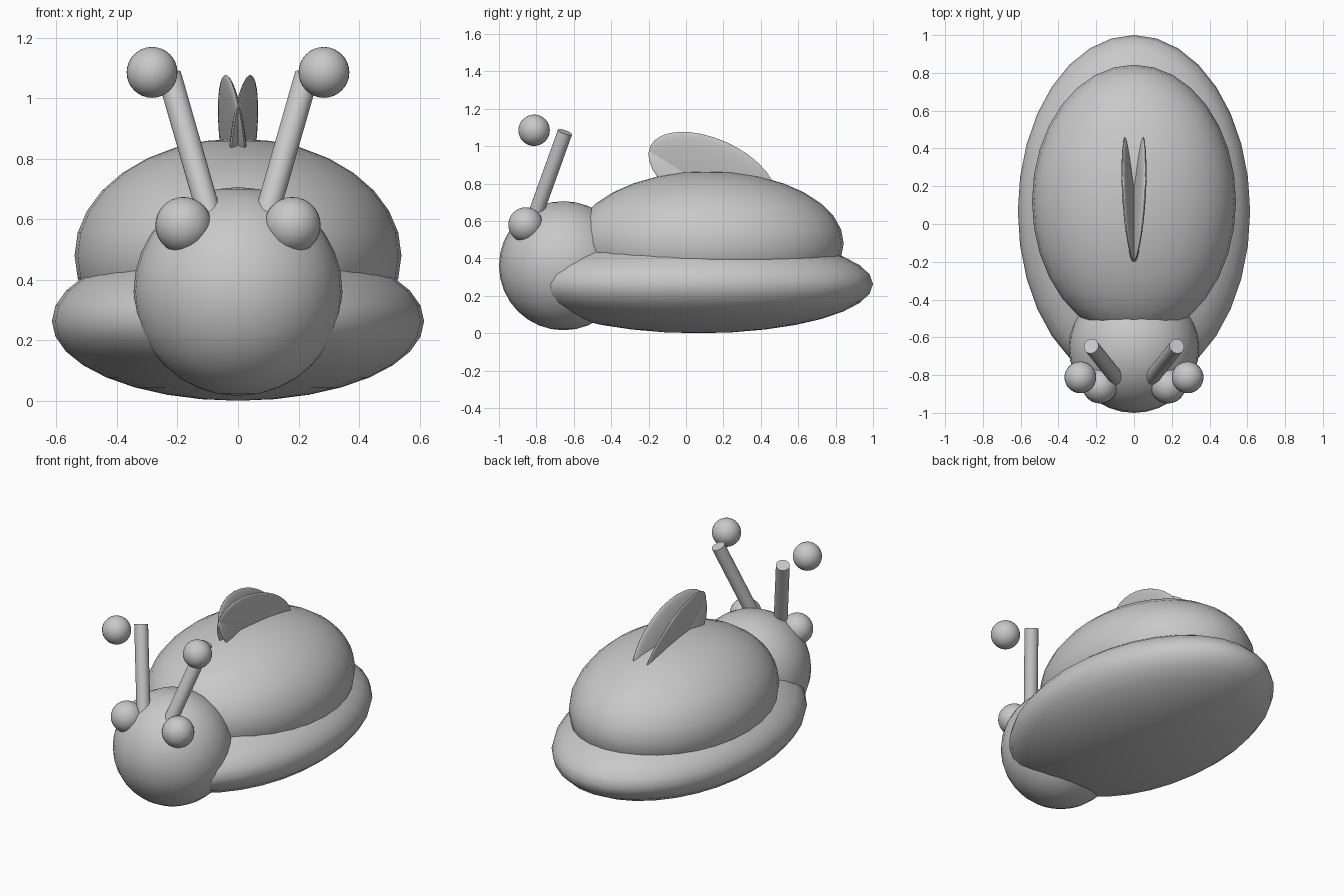
import bpy, bmesh, math
from mathutils import Matrix, Vector

if "Cube" in bpy.data.objects:
    bpy.data.objects.remove(bpy.data.objects["Cube"])

grey = bpy.data.materials.new("plain_grey")
grey.diffuse_color = (0.58, 0.58, 0.58, 1)
grey.use_nodes = True
grey.node_tree.nodes["Principled BSDF"].inputs["Base Color"].default_value = grey.diffuse_color


def finish(name, bm):
    mesh = bpy.data.meshes.new(name)
    bm.normal_update()
    bm.to_mesh(mesh)
    bm.free()
    mesh.materials.append(grey)
    ob = bpy.data.objects.new(name, mesh)
    bpy.context.collection.objects.link(ob)
    bpy.ops.object.select_all(action='DESELECT')
    ob.select_set(True)
    bpy.context.view_layer.objects.active = ob
    bpy.ops.object.shade_smooth_by_angle(angle=math.radians(40))
    return ob


def ellipsoid(name, centre, radii):
    bm = bmesh.new()
    m = Matrix.Translation(centre) @ Matrix.Diagonal((*radii, 1))
    bmesh.ops.create_uvsphere(bm, u_segments=32, v_segments=16, radius=1, matrix=m)
    return finish(name, bm)


def rod(name, a, b, r):
    a, b = Vector(a), Vector(b)
    d = b - a
    m = Matrix.Translation((a + b) / 2) @ d.to_track_quat('Z', 'Y').to_matrix().to_4x4()
    bm = bmesh.new()
    bmesh.ops.create_cone(bm, cap_ends=True, segments=32, radius1=r, radius2=r,
                          depth=d.length, matrix=m)
    return finish(name, bm)


def wing(name, side):
    # thin ellipsoid lying in the plane x = side * (b*y + c*z), pitched down at the back
    b, c, t = 0.12 * side, 0.19 * side, math.radians(24.5)
    ct, st = math.cos(t), math.sin(t)
    ex = Vector((1, 0, 0)) * 0.025
    ey = Vector((b * ct - c * st, ct, -st)) * 0.365
    ez = Vector((b * st + c * ct, st, ct)) * 0.19
    m = Matrix((ex, ey, ez)).transposed().to_4x4()
    m.translation = (0.016 * side, 0.14, 0.847)
    bm = bmesh.new()
    bmesh.ops.create_uvsphere(bm, u_segments=32, v_segments=16, radius=1, matrix=m)
    return finish(name, bm)


# body, domed back and head
ellipsoid("lower_body", (0, 0.067, 0.263), (0.615, 0.933, 0.263))
ellipsoid("domed_back", (0, 0.12, 0.48), (0.54, 0.723, 0.386))
ellipsoid("head", (0, -0.655, 0.361), (0.345, 0.345, 0.345))

# paired parts
for label, s in (("left", -1), ("right", 1)):
    ellipsoid(label + "_eye", (s * 0.18, -0.857, 0.58), (0.093, 0.093, 0.093))
    rod(label + "_feeler", (s * 0.085, -0.825, 0.58), (s * 0.227, -0.647, 1.075), 0.04)
    ellipsoid(label + "_feeler_tip", (s * 0.284, -0.812, 1.085), (0.084, 0.084, 0.084))
    wing(label + "_wing", s)
